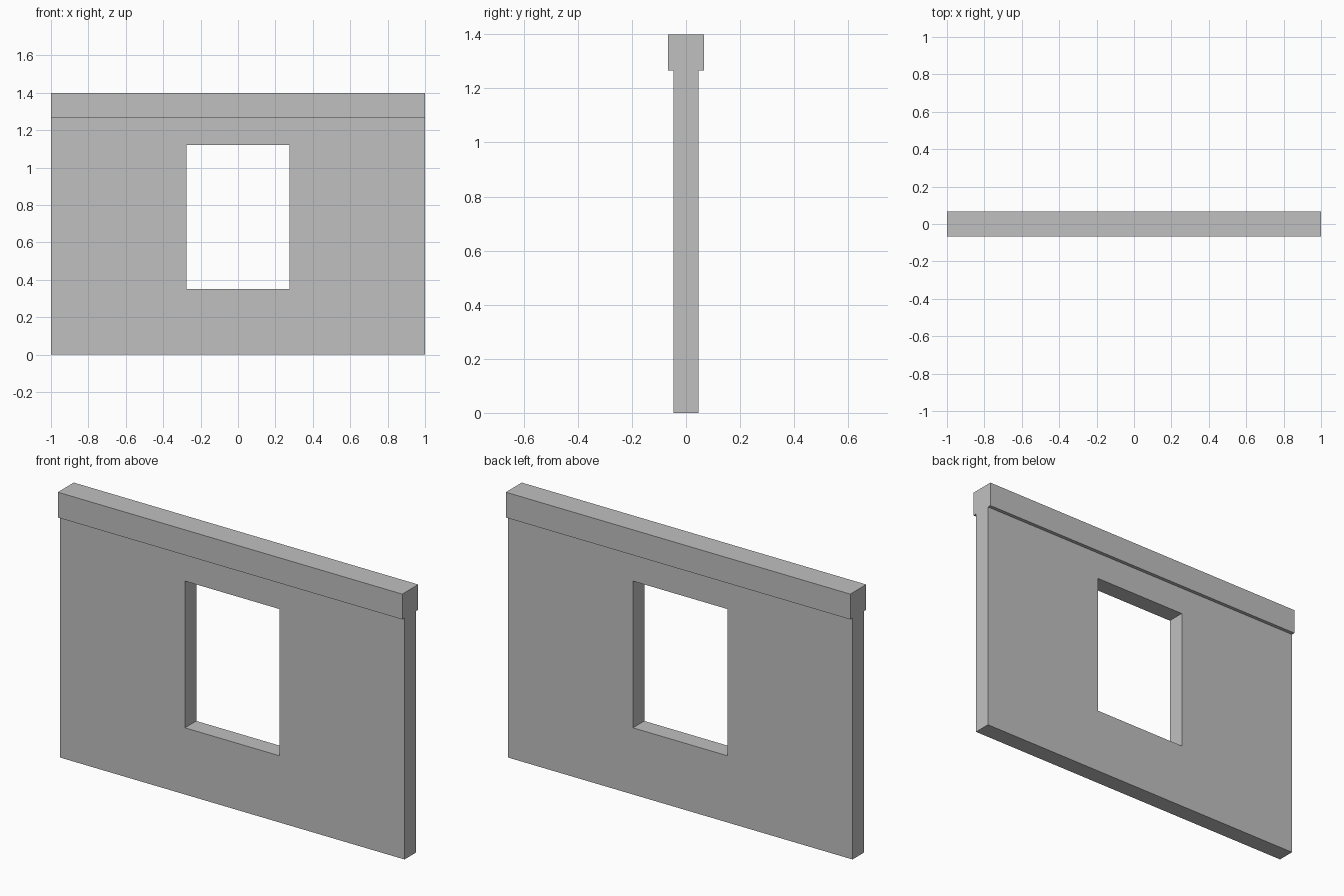
import bpy
import bmesh

cube = bpy.data.objects.get("Cube")
if cube:
    bpy.data.objects.remove(cube, do_unlink=True)

WALL_TOP, TOP = 1.267, 1.4
WALL_HALF, CAP_HALF = 0.047, 0.066

grey = bpy.data.materials.new("plain grey")
grey.use_nodes = True
colour = (0.53, 0.53, 0.53, 1)
grey.diffuse_color = colour
grey.node_tree.nodes["Principled BSDF"].inputs["Base Color"].default_value = colour


def rectangle(bm, half_x, low, high, y):
    corners = ((-half_x, low), (half_x, low), (half_x, high), (-half_x, high))
    return [bm.verts.new((x, y, z)) for x, z in corners]


def extruded_part(name, faces_from, half_depth):
    """Draw faces on the front plane, then extrude them to the back."""
    bm = bmesh.new()
    faces = faces_from(bm, -half_depth)
    result = bmesh.ops.extrude_face_region(bm, geom=faces, use_keep_orig=True)
    moved = [v for v in result["geom"] if isinstance(v, bmesh.types.BMVert)]
    bmesh.ops.translate(bm, verts=moved, vec=(0, 2 * half_depth, 0))
    bmesh.ops.recalc_face_normals(bm, faces=bm.faces)
    mesh = bpy.data.meshes.new(name)
    bm.to_mesh(mesh)
    bm.free()
    mesh.materials.append(grey)
    obj = bpy.data.objects.new(name, mesh)
    bpy.context.collection.objects.link(obj)


def wall_faces(bm, y):
    # Ring of four quads around the window opening
    outer = rectangle(bm, 1, 0, WALL_TOP, y)
    inner = rectangle(bm, 0.275, 0.35, 1.12, y)
    return [bm.faces.new((outer[i - 1], outer[i], inner[i], inner[i - 1]))
            for i in range(4)]


def cap_faces(bm, y):
    return [bm.faces.new(rectangle(bm, 1, WALL_TOP, TOP, y))]


# Wall with window opening, and the wider beam along its top
extruded_part("wall", wall_faces, WALL_HALF)
extruded_part("top_beam", cap_faces, CAP_HALF)
